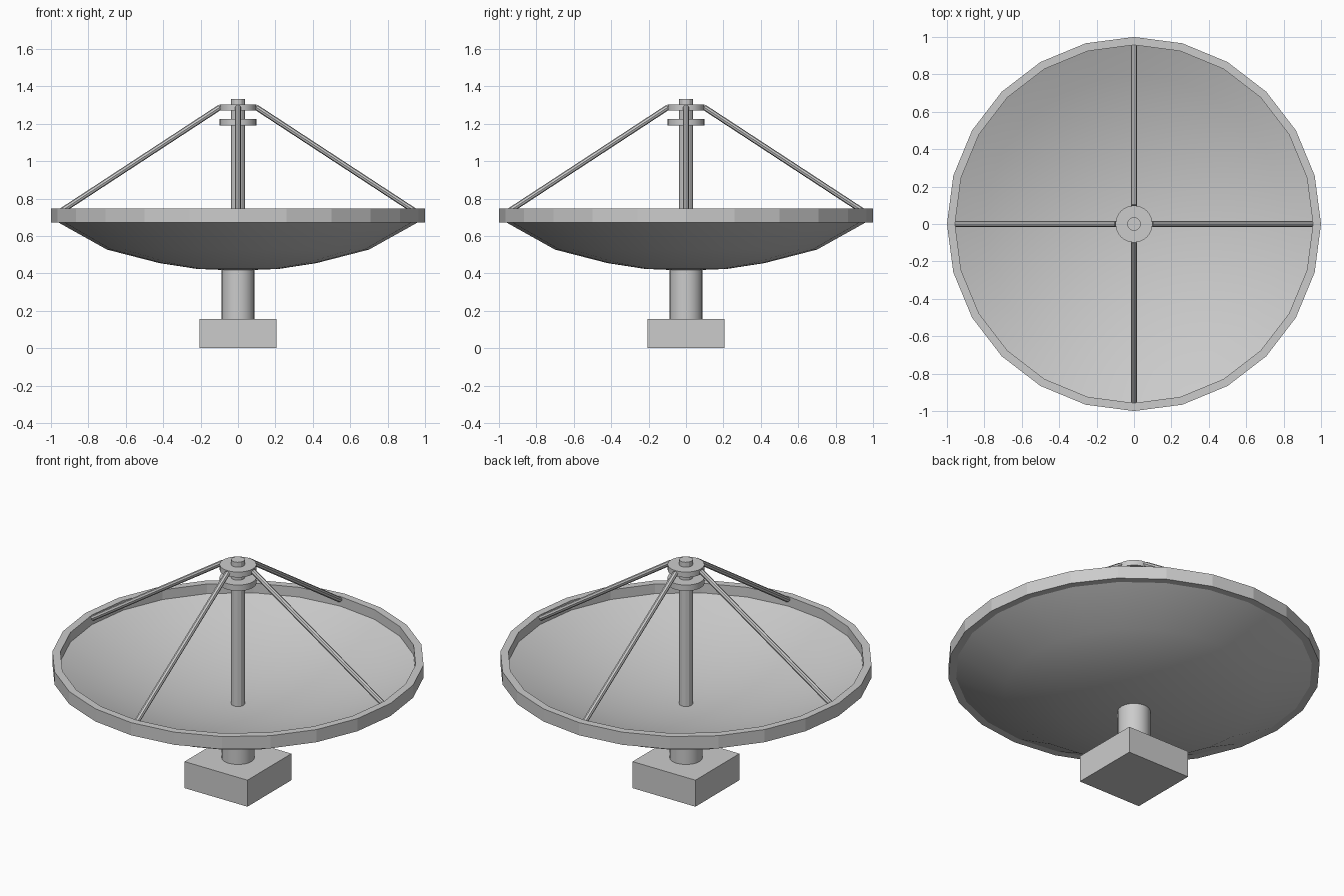
import bpy, bmesh, math
from mathutils import Vector

if "Cube" in bpy.data.objects:
    bpy.data.objects.remove(bpy.data.objects["Cube"])


def finish(name, bm, smooth_angle=None):
    bmesh.ops.remove_doubles(bm, verts=bm.verts, dist=1e-5)
    bmesh.ops.recalc_face_normals(bm, faces=bm.faces)
    mesh = bpy.data.meshes.new(name)
    bm.to_mesh(mesh)
    bm.free()
    ob = bpy.data.objects.new(name, mesh)
    bpy.context.collection.objects.link(ob)
    if smooth_angle:
        bpy.ops.object.select_all(action='DESELECT')
        ob.select_set(True)
        bpy.context.view_layer.objects.active = ob
        bpy.ops.object.shade_smooth_by_angle(angle=math.radians(smooth_angle))
    return ob


def lathe(name, profile, sides, smooth_angle=None):
    """Spin an (r, z) profile around the z axis."""
    bm = bmesh.new()
    verts = [bm.verts.new((r, 0, z)) for r, z in profile]
    edges = [bm.edges.new(p) for p in zip(verts, verts[1:])]
    bmesh.ops.spin(bm, geom=verts + edges, cent=(0, 0, 0), axis=(0, 0, 1),
                   angle=math.tau, steps=sides)
    return finish(name, bm, smooth_angle)


def disc(name, radius, z0, z1, sides, smooth_angle=None):
    return lathe(name, [(0, z0), (radius, z0), (radius, z1), (0, z1)], sides, smooth_angle)


def rod(name, a, b, radius, sides=8):
    a, b = Vector(a), Vector(b)
    bm = bmesh.new()
    bmesh.ops.create_cone(bm, cap_ends=True, segments=sides, radius1=radius,
                          radius2=radius, depth=(b - a).length)
    bm.transform((b - a).to_track_quat('Z', 'Y').to_matrix().to_4x4())
    bmesh.ops.translate(bm, verts=bm.verts, vec=(a + b) / 2)
    return finish(name, bm)


# Square base block
bm = bmesh.new()
bmesh.ops.create_cube(bm, size=1)
bmesh.ops.scale(bm, verts=bm.verts, vec=(0.412, 0.412, 0.157))
bmesh.ops.translate(bm, verts=bm.verts, vec=(0, 0, 0.0785))
finish("base", bm)

# Support post
disc("post", 0.088, 0.155, 0.44, 24, 30)

# Dish shell: outer underside, then inner bowl
outer = [(0, 0.415), (0.22, 0.424), (0.42, 0.455), (0.70, 0.527), (0.96, 0.672)]
inner = [(0.96 * t / 6, 0.475 + 0.215 * (t / 6) ** 2) for t in range(6, -1, -1)]
lathe("dish", outer + inner, 24, 35)

# Rim band
lathe("rim", [(0.957, 0.671), (1, 0.671), (1, 0.746), (0.957, 0.746), (0.957, 0.671)], 24)

# Feed column and its two collars
disc("feed_column", 0.037, 0.44, 1.331, 12)
disc("lower_collar", 0.099, 1.19, 1.225, 24, 30)
disc("upper_collar", 0.099, 1.27, 1.302, 24, 30)

# Four struts from rim to upper collar
for i in range(4):
    c, s = math.cos(i * math.pi / 2), math.sin(i * math.pi / 2)
    rod(f"strut_{i + 1}", (0.95 * c, 0.95 * s, 0.73), (0.097 * c, 0.097 * s, 1.288), 0.015)
